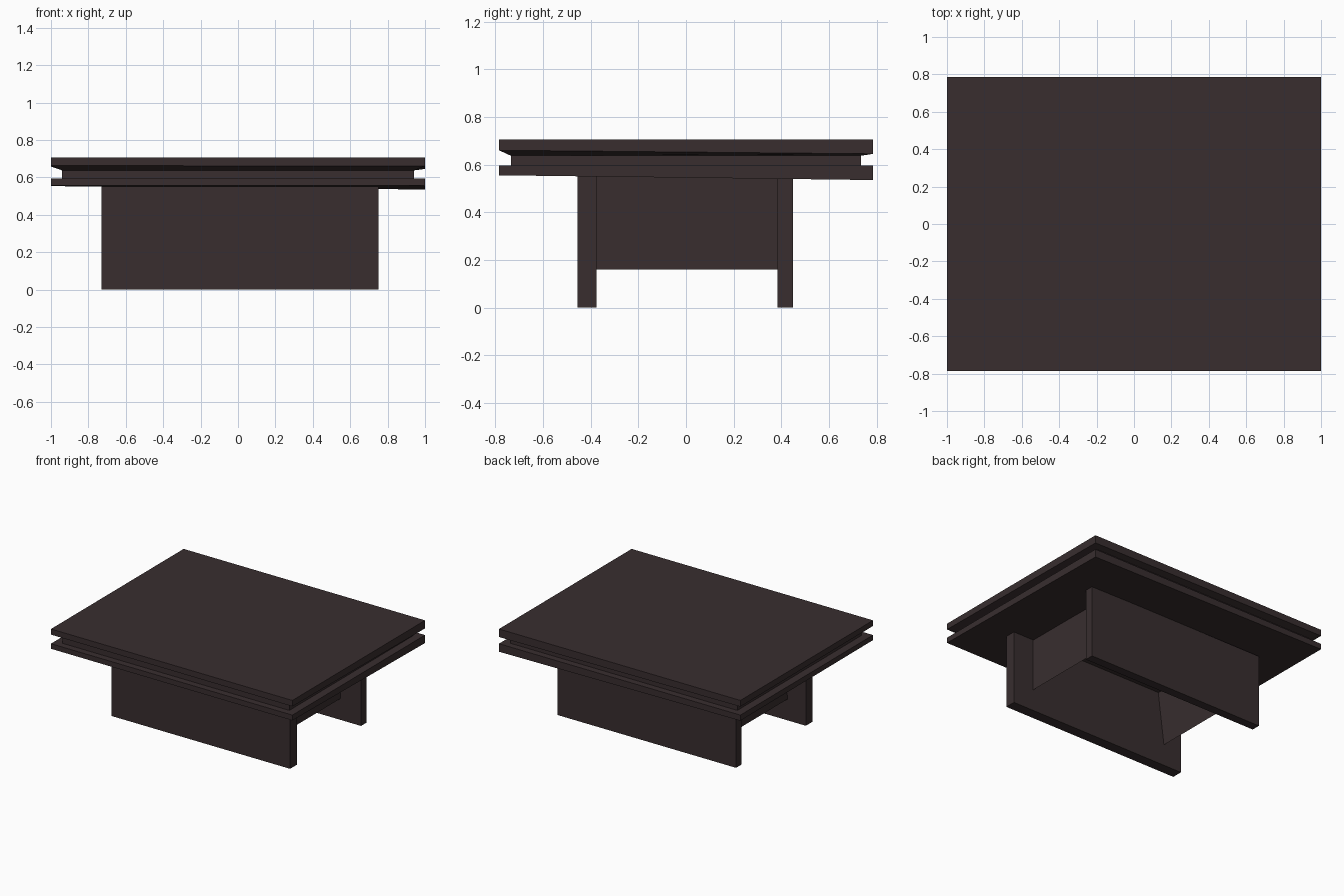
import bpy

if "Cube" in bpy.data.objects:
    bpy.data.objects.remove(bpy.data.objects["Cube"])

wood = bpy.data.materials.new("dark brown wood")
wood.diffuse_color = (0.040, 0.027, 0.028, 1)
wood.use_nodes = True
wood.node_tree.nodes["Principled BSDF"].inputs["Base Color"].default_value = wood.diffuse_color


def make(name, verts, faces):
    mesh = bpy.data.meshes.new(name)
    mesh.from_pydata(verts, [], faces)
    mesh.materials.append(wood)
    obj = bpy.data.objects.new(name, mesh)
    bpy.context.collection.objects.link(obj)
    return obj


def ring(hx, hy, z):
    """Four corners (front left, front right, back right, back left); z may vary per corner."""
    zs = z if isinstance(z, tuple) else (z,) * 4
    return [(-hx, -hy, zs[0]), (hx, -hy, zs[1]), (hx, hy, zs[2]), (-hx, hy, zs[3])]


def stack(name, rings):
    """Closed solid from rings listed bottom to top."""
    verts = [v for r in rings for v in r]
    faces = [(3, 2, 1, 0)]
    for k in range(len(rings) - 1):
        a, b = 4 * k, 4 * k + 4
        faces += [(a + i, a + (i + 1) % 4, b + (i + 1) % 4, b + i) for i in range(4)]
    n = len(verts)
    faces.append((n - 4, n - 3, n - 2, n - 1))
    return make(name, verts, faces)


def box(name, x0, x1, y0, y1, z0, z1):
    def r(z):
        return [(x0, y0, z), (x1, y0, z), (x1, y1, z), (x0, y1, z)]
    return stack(name, [r(z0), r(z1)])


# Table top with a groove running round the edge
stack("table_top", [
    ring(1, 0.785, (0.557, 0.555, 0.535, 0.553)),
    ring(1, 0.785, 0.595),
    ring(0.94, 0.735, 0.595),
    ring(0.94, 0.735, 0.637),
    ring(1, 0.785, (0.663, 0.660, 0.645, 0.658)),
    ring(1, 0.785, 0.705),
])

# Long side panels that stand on the floor
box("front_panel", -0.73, 0.75, -0.455, -0.375, 0, 0.552)
box("back_panel", -0.73, 0.75, 0.385, 0.45, 0, 0.545)

# Thin cross panels between them (the left one leans slightly)
for name, bottom, top in (("right_cross_panel", 0.58, 0.58),
                          ("left_cross_panel", -0.58, -0.53)):
    make(name, [(bottom, -0.375, 0.16), (bottom, 0.385, 0.16),
                (top, 0.385, 0.547), (top, -0.375, 0.55)], [(0, 1, 2, 3)])
